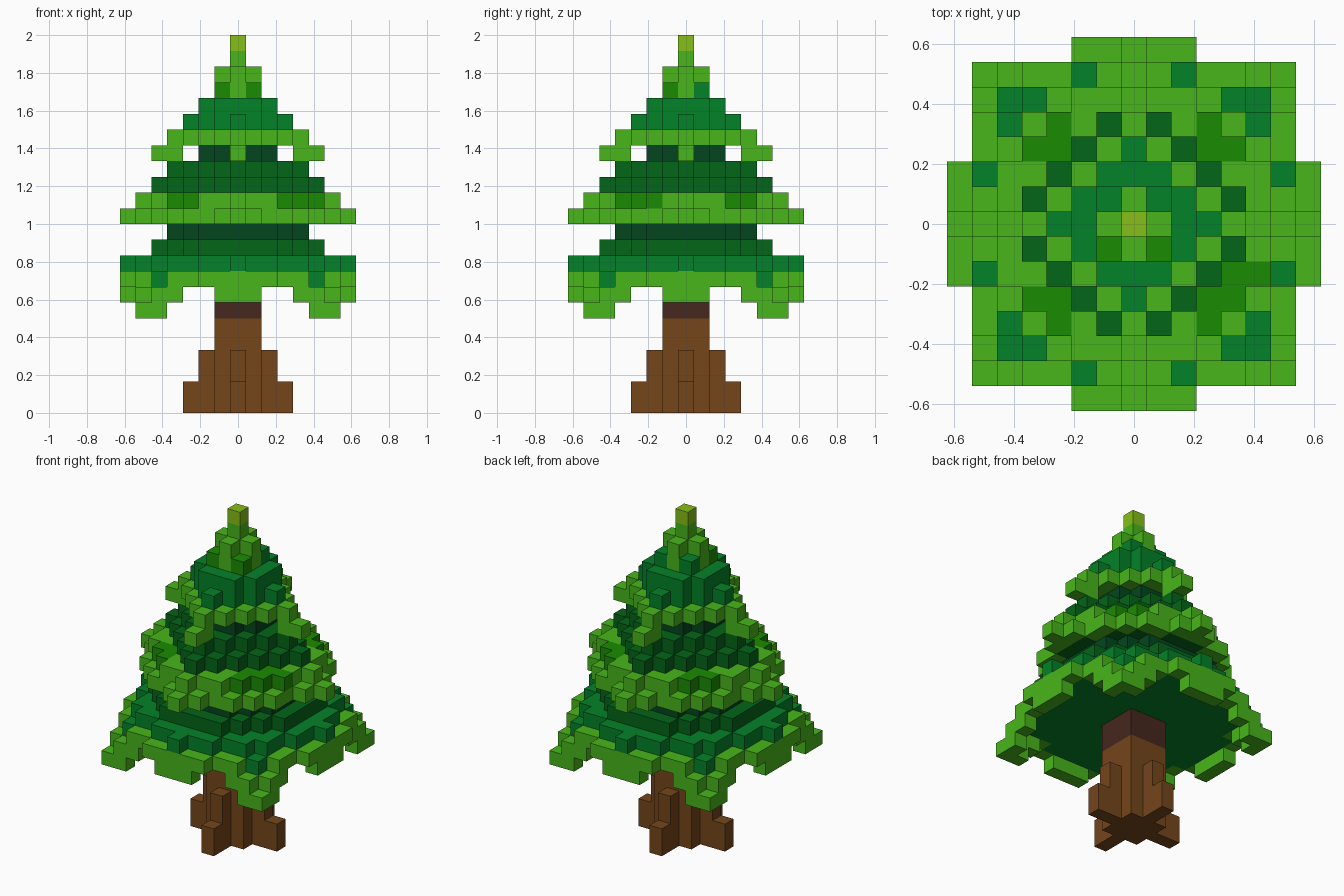
import bpy
import bmesh
import math
from mathutils import Vector

cube = bpy.data.objects.get("Cube")
if cube:
    bpy.data.objects.remove(cube, do_unlink=True)

V = 2 / 24  # edge length of one block


def to_linear(c):
    c /= 255
    return c / 12.92 if c <= 0.04045 else ((c + 0.055) / 1.055) ** 2.4


def make_material(name, rgb):
    mat = bpy.data.materials.new(name)
    col = [to_linear(c) for c in rgb] + [1.0]
    mat.diffuse_color = col
    mat.use_nodes = True
    bsdf = next(n for n in mat.node_tree.nodes if n.type == 'BSDF_PRINCIPLED')
    bsdf.inputs["Base Color"].default_value = col
    return mat


MATS = {name: make_material(name, rgb) for name, rgb in {
    "light_green": (72, 182, 26),
    "leaf_green": (26, 140, 2),
    "blue_green": (3, 130, 40),
    "dark_green": (3, 102, 24),
    "deep_green": (3, 70, 30),
    "yellow_green": (134, 191, 24),
    "bark_brown": (117, 70, 27),
    "dark_bark": (70, 40, 30),
}.items()}


def disc(radius, tip=0):
    """Round layer of blocks, with four single-block tips if wanted."""
    n = int(radius)
    cells = {(i, j) for i in range(-n, n + 1) for j in range(-n, n + 1)
             if math.hypot(i, j) < radius}
    return cells | (sym((tip, 0)) if tip else set())


def sym(*cells):
    """Repeat cells over all eight mirror images."""
    return {(sx * a, sy * b) for i, j in cells for a, b in ((i, j), (j, i))
            for sx in (1, -1) for sy in (1, -1)}


def square(n):
    return {(i, j) for i in range(-n, n + 1) for j in range(-n, n + 1)}


def build(name, layers):
    """Make one blocky part from (height index, cells, colour) layers."""
    blocks = {(i, j, k): col for k, cells, col in layers for i, j in cells}
    used = sorted(set(blocks.values()))
    bm = bmesh.new()
    verts = {}

    def corner(p):
        key = tuple(round(c * 2) for c in p)
        if key not in verts:
            verts[key] = bm.verts.new(p * V)
        return verts[key]

    for (i, j, k), col in blocks.items():
        centre = Vector((i, j, k + 0.5))
        for axis in range(3):
            for s in (1, -1):
                n = Vector((0, 0, 0))
                n[axis] = s
                if (i + int(n.x), j + int(n.y), k + int(n.z)) in blocks:
                    continue
                a = Vector((0, 0, 0))
                a[(axis + 1) % 3] = 0.5
                b = n.cross(a)
                mid = centre + n * 0.5
                f = bm.faces.new([corner(mid + d) for d in (a + b, b - a, -a - b, a - b)])
                f.material_index = used.index(col)
    # Join flat neighbouring squares of one colour
    bmesh.ops.dissolve_limit(bm, angle_limit=0.01, verts=bm.verts[:],
                             edges=bm.edges[:], delimit={'MATERIAL'})
    me = bpy.data.meshes.new(name)
    bm.to_mesh(me)
    bm.free()
    for m in used:
        me.materials.append(MATS[m])
    ob = bpy.data.objects.new(name, me)
    bpy.context.collection.objects.link(ob)


# Trunk with root buttresses
build("trunk",
      [(k, square(1) | sym((2, 0), (3, 0)), "bark_brown") for k in (0, 1)]
      + [(k, square(1) | sym((2, 0)), "bark_brown") for k in (2, 3)]
      + [(k, square(1), "bark_brown") for k in (4, 5)]
      + [(k, square(1), "dark_bark") for k in (6, 7)])

# Lowest tier: drooping rim, two-block plate and core
build("lower_branches", [
    (6, sym((6, 6), (5, 6)), "light_green"),
    (7, sym((5, 6), (4, 6), (0, 7), (1, 7)), "light_green"),
    (8, disc(6.5) | sym((5, 5)), "blue_green"),
    (8, sym((0, 7), (1, 7), (2, 7), (3, 6), (4, 6)), "light_green"),
    (9, disc(6.5, 7), "blue_green"),
    (10, disc(5.45), "dark_green"),
    (11, disc(4.5), "deep_green"),
])

# Middle tier: light rim on a dark core, leaf patches near the diagonals
patches = sym((3, 3), (3, 4)) | {(4, -2), (5, -2)}
build("middle_branches", [
    (12, disc(6.1, 7), "light_green"),
    (12, disc(5.2), "dark_green"),
    (13, disc(5.5, 6), "light_green"),
    (13, patches, "leaf_green"),
    (14, disc(4.2, 5), "dark_green"),
    (15, disc(3.3, 4), "dark_green"),
    (16, disc(2.5), "deep_green"),
])

# Upper tier with four hooked tips
build("upper_branches", [
    (16, sym((4, 0), (5, 0)), "light_green"),
    (17, disc(3.2, 4), "light_green"),
    (18, disc(2.3, 3), "blue_green"),
    (19, disc(2.3), "blue_green"),
])

# Crown and tip
build("crown", [
    (20, disc(1.1), "light_green"),
    (20, {(-1, -1), (1, -1)}, "leaf_green"),
    (20, {(-1, 1), (1, 1)}, "blue_green"),
    (21, disc(1.1), "light_green"),
    (22, {(0, 0)}, "light_green"),
    (23, {(0, 0)}, "yellow_green"),
])
